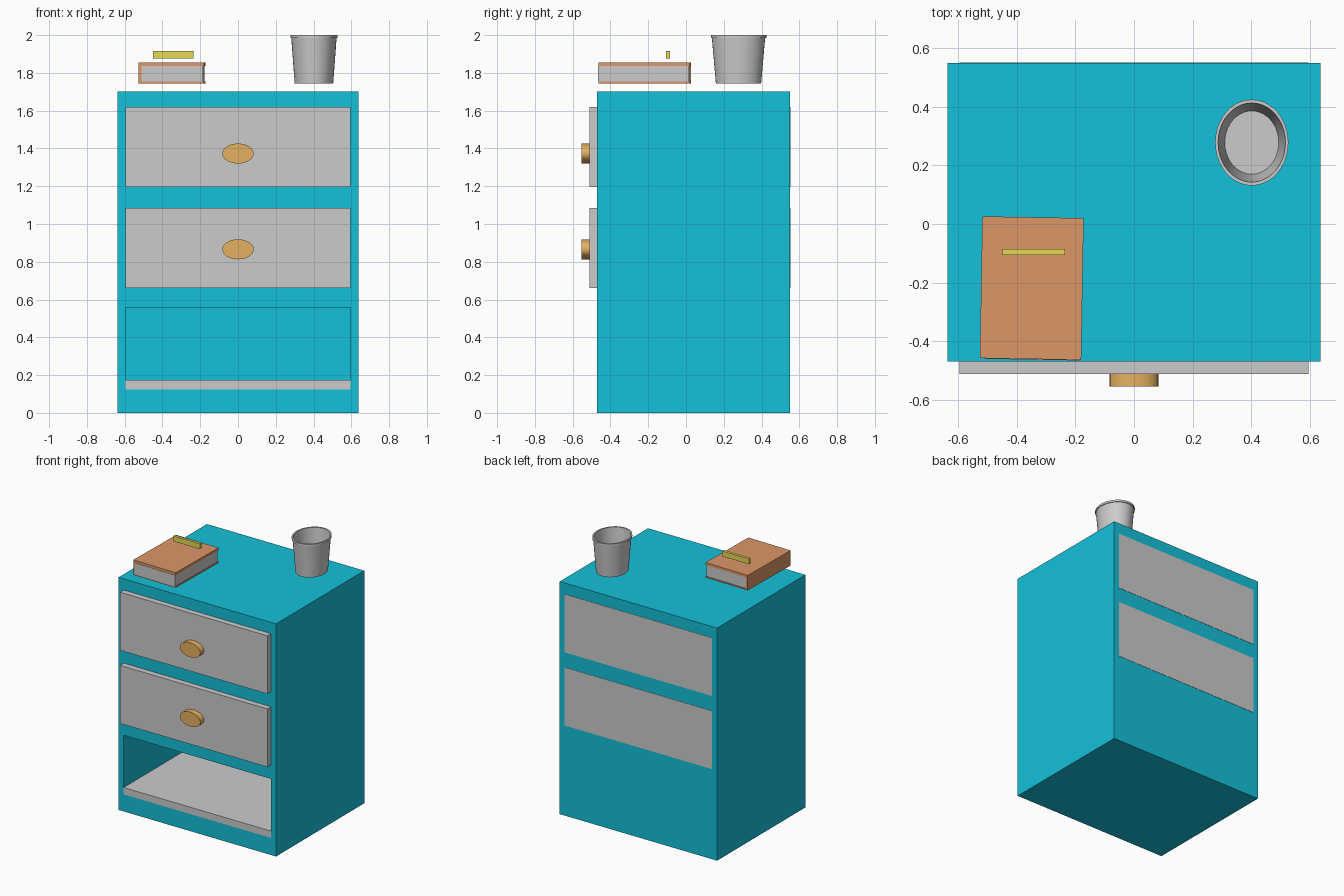
import bpy, bmesh
from math import cos, sin, pi, radians

if "Cube" in bpy.data.objects:
    bpy.data.objects.remove(bpy.data.objects["Cube"])


def material(name, rgb):
    m = bpy.data.materials.new(name)
    m.diffuse_color = (*rgb, 1)
    m.use_nodes = True
    m.node_tree.nodes["Principled BSDF"].inputs["Base Color"].default_value = m.diffuse_color
    return m


TEAL = material("teal_paint", (0.007, 0.53, 0.70))
BROWN = material("book_cover", (0.72, 0.31, 0.137))
BRASS = material("brass", (0.78, 0.44, 0.117))
YELLOW = material("yellow", (0.78, 0.69, 0.092))


def finish(name, bm, mat=None):
    bmesh.ops.recalc_face_normals(bm, faces=bm.faces[:])
    me = bpy.data.meshes.new(name)
    bm.to_mesh(me)
    bm.free()
    ob = bpy.data.objects.new(name, me)
    bpy.context.collection.objects.link(ob)
    if mat:
        me.materials.append(mat)
    return ob


def box(name, x, y, z, mat=None):
    """Box from (min, max) pairs on each axis."""
    bm = bmesh.new()
    bmesh.ops.create_cube(bm, size=1)
    for v in bm.verts:
        v.co = [(a + b) / 2 + c * (b - a) for (a, b), c in zip((x, y, z), v.co)]
    return finish(name, bm, mat)


def prism(name, outline, y0, y1, mat=None):
    """Extrude an xz outline along y."""
    bm = bmesh.new()
    face = bm.faces.new([bm.verts.new((x, y0, z)) for x, z in outline])
    ext = bmesh.ops.extrude_face_region(bm, geom=[face])["geom"]
    verts = [g for g in ext if isinstance(g, bmesh.types.BMVert)]
    bmesh.ops.translate(bm, verts=verts, vec=(0, y1 - y0, 0))
    return finish(name, bm, mat)


def smooth(ob):
    bpy.ops.object.select_all(action="DESELECT")
    ob.select_set(True)
    bpy.context.view_layer.objects.active = ob
    bpy.ops.object.shade_smooth_by_angle(angle=radians(35))


# Cabinet body with three front openings
WIDE = (-0.596, 0.596)
OPENINGS = {"upper": (1.195, 1.62), "lower": (0.66, 1.085), "shelf": (0.125, 0.557)}
cabinet = box("cabinet", (-0.637, 0.637), (-0.47, 0.55), (0, 1.702), TEAL)
for key, z in OPENINGS.items():
    cutter = box(key + "_cutter", WIDE, (-0.6, 0.53), z, TEAL)
    cutter.hide_render = True
    cutter.hide_set(True)
    mod = cabinet.modifiers.new(key + "_opening", "BOOLEAN")
    mod.operation, mod.solver, mod.object = "DIFFERENCE", "EXACT", cutter

# Drawers with oval knobs, showing through the back
for key in ("upper", "lower"):
    z = OPENINGS[key]
    box(key + "_drawer", WIDE, (-0.512, 0.552), z)
    mid = z[0] + 0.178 if key == "upper" else z[0] + 0.206
    oval = [(0.083 * cos(2 * pi * i / 32), mid + 0.053 * sin(2 * pi * i / 32))
            for i in range(32)]
    smooth(prism(key + "_drawer_knob", oval, -0.554, -0.5, BRASS))

# Bottom shelf board
box("shelf_board", WIDE, (-0.47, 0.53), (0.125, 0.175))

# Book: wrap-round cover with spine on the left, and a page block
cover = prism("book_cover", [(-0.173, -0.055), (0.173, -0.055), (0.173, -0.046),
                             (-0.158, -0.046), (-0.158, 0.036), (0.173, 0.036),
                             (0.173, 0.055), (-0.173, 0.055)], -0.242, 0.242, BROWN)
pages = box("book_pages", (-0.158, 0.168), (-0.244, 0.238), (-0.046, 0.036))
for ob in (cover, pages):
    ob.location = (-0.349, -0.219, 1.80)
    ob.rotation_euler.z = radians(-1)

# Small bar above the book
box("pencil", (-0.45, -0.236), (-0.105, -0.085), (1.876, 1.915), YELLOW)

# Oval tumbler: (radius, height) profile turned round z
profile = [(0, 1.745), (0.102, 1.745), (0.12, 1.985), (0.125, 1.985), (0.125, 2.0),
           (0.115, 2.0), (0.092, 1.77), (0, 1.77)]
bm = bmesh.new()
verts = [bm.verts.new((r, 0, z)) for r, z in profile]
edges = [bm.edges.new(pair) for pair in zip(verts, verts[1:])]
bmesh.ops.spin(bm, geom=verts + edges, cent=(0, 0, 0), axis=(0, 0, 1),
               angle=2 * pi, steps=40)
bmesh.ops.remove_doubles(bm, verts=bm.verts[:], dist=1e-4)
for v in bm.verts:
    v.co = (v.co.x + 0.402, v.co.y * 1.175 + 0.278, v.co.z)
smooth(finish("tumbler", bm))
